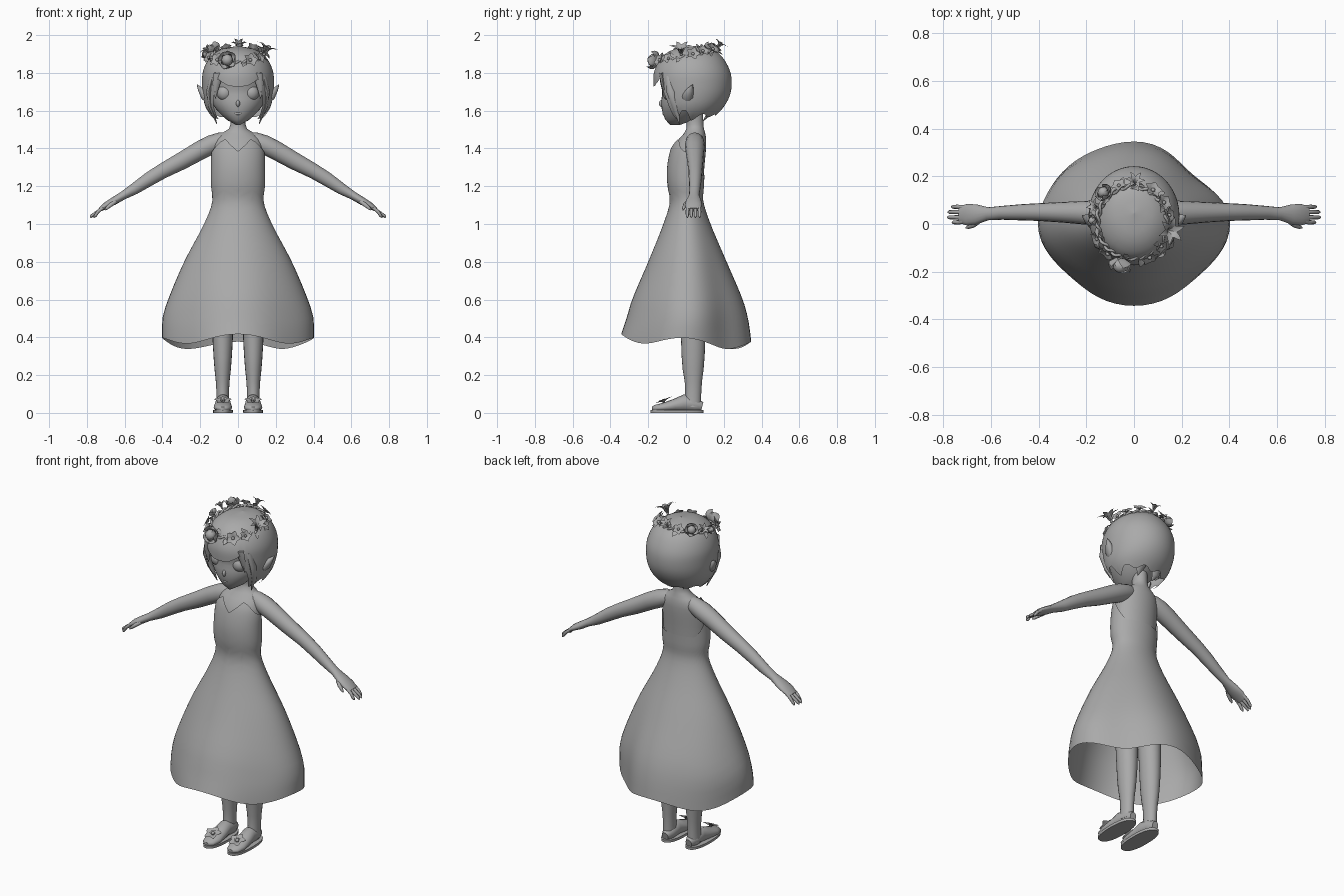
import bpy, bmesh, math
from math import sin, cos, pi, tau
from mathutils import Vector

if "Cube" in bpy.data.objects:
    bpy.data.objects.remove(bpy.data.objects["Cube"])

grey = bpy.data.materials.new("plain_grey")
grey.use_nodes = True
grey.diffuse_color = (0.4, 0.4, 0.4, 1)
grey.node_tree.nodes["Principled BSDF"].inputs["Base Color"].default_value = (0.4, 0.4, 0.4, 1)
parts = []


def make(name, verts, faces, mirror=False, fix=True):
    me = bpy.data.meshes.new(name)
    me.from_pydata([tuple(v) for v in verts], [], faces)
    if fix:
        bm = bmesh.new()
        bm.from_mesh(me)
        bmesh.ops.recalc_face_normals(bm, faces=bm.faces)
        bm.to_mesh(me)
        bm.free()
    me.materials.append(grey)
    ob = bpy.data.objects.new(name, me)
    bpy.context.collection.objects.link(ob)
    if mirror:
        ob.modifiers.new("mirror", 'MIRROR').use_mirror_merge = False
    parts.append(ob)


def curve_at(table, t):
    """Smooth interpolation of rows (t, a, b, ...)."""
    n = len(table)
    t = min(max(t, table[0][0]), table[-1][0])
    i = next(k for k in range(n - 1) if t <= table[k + 1][0])

    def slope(k, c):
        lo, hi = table[max(k - 1, 0)], table[min(k + 1, n - 1)]
        return (hi[c] - lo[c]) / (hi[0] - lo[0])
    a, b = table[i], table[i + 1]
    h = b[0] - a[0]
    s = (t - a[0]) / h
    u = 1 - s
    return [a[c] * u * u * (1 + 2 * s) + b[c] * s * s * (3 - 2 * s)
            + h * s * u * (u * slope(i, c) - s * slope(i + 1, c)) for c in range(1, len(a))]


def linear(table, t):
    for a, b in zip(table, table[1:]):
        if t <= b[0]:
            return a[1] + (b[1] - a[1]) * max(t - a[0], 0) / (b[0] - a[0])
    return table[-1][1]


def shell(name, table, low=None, high=None, cx=0, cols=32, rows=20, power=1,
          cap=False, fold=None, mirror=False):
    """Upright body from rows (z, half width, front y, back y)."""
    low = low or (lambda a: table[0][0])
    high = high or (lambda a: table[-1][0])
    verts, faces = [], []
    for j in range(rows + 1):
        for i in range(cols):
            a = tau * i / cols
            z = low(a) + (high(a) - low(a)) * sin(j / rows * pi / 2)
            w, front, back = curve_at(table, z)
            k = fold(a, z) if fold else 1
            c, s = (math.copysign(abs(f) ** power, f) for f in (cos(a), sin(a)))
            verts.append((cx + w * c * k, (front + back) / 2 + (back - front) / 2 * s * k, z))
    for j in range(rows):
        for i in range(cols):
            n = (i + 1) % cols
            faces.append((j * cols + i, j * cols + n, j * cols + n + cols, j * cols + i + cols))
    if cap:
        faces.append(tuple(reversed(range(cols))))
        faces.append(tuple(range(rows * cols, rows * cols + cols)))
    make(name, verts, faces, mirror, fix=cap)


def tube(name, path, side, n=12, mirror=True):
    """Closed limb along rows (x, y, z, half size along side, other half size)."""
    pts = [Vector(p[:3]) for p in path]
    side = Vector(side)
    verts, faces = [], []
    for i, p in enumerate(path):
        d = pts[min(i + 1, len(pts) - 1)] - pts[max(i - 1, 0)]
        up = d.cross(side).normalized()
        verts += [pts[i] + side * p[3] * cos(tau * k / n) + up * p[4] * sin(tau * k / n) for k in range(n)]
    for i in range(len(path) - 1):
        faces += [(i * n + k, i * n + (k + 1) % n, (i + 1) * n + (k + 1) % n, (i + 1) * n + k) for k in range(n)]
    faces += [tuple(range(n)), tuple(range(len(verts) - n, len(verts)))]
    make(name, verts, faces, mirror)


def ball(name, loc, size, mirror=False):
    x, y, z = loc
    rows = []
    for k in range(11):
        w = max(sin(pi * k / 10), 0.001)
        rows.append((x, y, z - cos(pi * k / 10) * size[2], w * size[0], w * size[1]))
    tube(name, rows, (1, 0, 0), 16, mirror)


def flower(name, loc, normal, rings, mirror=False, start=0.0):
    """Petal rings (count, length, half width, start lift, end lift)."""
    turn = Vector(normal).to_track_quat('Z', 'Y')
    verts, faces, steps = [], [], 5
    for q, (count, length, width, e0, e1) in enumerate(rings):
        for p in range(count):
            a = start + tau * p / count + q * 0.5
            out, across = Vector((cos(a), sin(a), 0)), Vector((-sin(a), cos(a), 0))
            pos, base = Vector((0, 0, 0)), len(verts)
            for s in range(steps + 1):
                t = s / steps
                w = width * (0.12 + sin(pi * t ** 0.8)) * (1 if s < steps else 0.3)
                for m in (-1, 0, 1):
                    lift = Vector((0, 0, 0.25 * w * abs(m)))
                    verts.append(Vector(loc) + turn @ (pos + across * w * m + lift))
                e = e0 + (e1 - e0) * t
                pos = pos + (out * cos(e) + Vector((0, 0, sin(e)))) * length / steps
            for s in range(steps):
                for m in (0, 1):
                    k = base + 3 * s + m
                    faces.append((k, k + 3, k + 4, k + 1))
    make(name, verts, faces, mirror, fix=False)


# Dress: flared skirt with soft folds, wavy hem, sweetheart front and low back
def skirt_fold(a, z):
    depth = 0.042 + 0.03 * sin(2 * a) * (sin(a) > 0)
    return 1 - depth * (1 - cos(4 * a)) * max(0, min(1, (1.1 - z) / 0.6))


neckline = [(0, 1.385), (0.55, 1.45), (0.75, 1.435), (1, 1.38)]
shell("dress", [
    (0.33, 0.40, -0.35, 0.35), (0.4, 0.402, -0.347, 0.343), (0.5, 0.40, -0.315, 0.328),
    (0.6, 0.37, -0.285, 0.30), (0.8, 0.285, -0.20, 0.215), (1.0, 0.18, -0.12, 0.13),
    (1.12, 0.135, -0.085, 0.092), (1.2, 0.143, -0.098, 0.095), (1.3, 0.143, -0.10, 0.1),
    (1.4, 0.138, -0.08, 0.108), (1.46, 0.115, -0.05, 0.108)],
    low=lambda a: 0.375 + 0.022 * cos(4 * a) - 0.02 * sin(a),
    high=lambda a: linear(neckline, abs(cos(a))) if sin(a) <= 0 else 1.38 - 0.12 * min(1, 1.5 * sin(a)),
    fold=skirt_fold, cols=64, rows=28)

# Torso with sloping shoulders and neck
shell("torso", [
    (1.1, 0.115, -0.065, 0.08), (1.2, 0.128, -0.085, 0.09), (1.3, 0.132, -0.088, 0.097),
    (1.4, 0.13, -0.068, 0.106), (1.45, 0.118, -0.037, 0.107), (1.475, 0.095, -0.015, 0.103),
    (1.492, 0.062, 0, 0.098), (1.515, 0.042, 0.003, 0.093), (1.6, 0.04, 0.005, 0.09)], cap=True)

# Arms, fingers and thumbs
tube("arms", [
    (0.03, 0.047, 1.452, 0.03, 0.035), (0.09, 0.047, 1.441, 0.046, 0.045), (0.14, 0.047, 1.42, 0.053, 0.051),
    (0.2, 0.047, 1.39, 0.05, 0.05), (0.3, 0.049, 1.333, 0.043, 0.046), (0.4, 0.05, 1.28, 0.037, 0.04),
    (0.47, 0.049, 1.238, 0.034, 0.037), (0.55, 0.047, 1.185, 0.029, 0.03), (0.61, 0.043, 1.15, 0.027, 0.022),
    (0.66, 0.04, 1.12, 0.042, 0.021), (0.70, 0.039, 1.098, 0.045, 0.017),
    (0.73, 0.039, 1.076, 0.036, 0.011)], (0, 1, 0), 16)
for name, y, reach in (("index", 0.007, 0.762), ("middle", 0.028, 0.782),
                       ("ring", 0.05, 0.78), ("little", 0.072, 0.765)):
    tube(name + "_fingers", [(0.71, 0.039 + (y - 0.039) * 0.9, 1.09, 0.01, 0.01),
                             (0.74, y, 1.067, 0.009, 0.009),
                             (reach - 0.006, y, 1.043, 0.008, 0.008),
                             (reach, y, 1.034, 0.003, 0.003)], (0, 1, 0), 8)
tube("thumbs", [(0.645, 0.015, 1.122, 0.012, 0.012), (0.67, -0.004, 1.104, 0.011, 0.011),
                (0.695, -0.013, 1.083, 0.008, 0.008), (0.705, -0.015, 1.074, 0.003, 0.003)], (0, 1, 0), 8)

# Legs and shoes
shell("legs", [
    (0.03, 0.034, -0.01, 0.08), (0.08, 0.032, -0.005, 0.08), (0.15, 0.035, -0.005, 0.083),
    (0.25, 0.045, -0.02, 0.095), (0.38, 0.053, -0.026, 0.102), (0.6, 0.06, -0.035, 0.1),
    (0.9, 0.065, -0.05, 0.09)], cx=0.081, cols=20, cap=True, mirror=True)
tube("shoes", [
    (0.08, -0.18, 0.022, 0.015, 0.01), (0.08, -0.165, 0.024, 0.036, 0.018), (0.08, -0.12, 0.029, 0.049, 0.024),
    (0.08, -0.06, 0.04, 0.045, 0.034), (0.079, -0.01, 0.052, 0.039, 0.046), (0.078, 0.05, 0.042, 0.037, 0.038),
    (0.078, 0.086, 0.033, 0.02, 0.024)], (1, 0, 0), 16)
shell("soles", [(0, 0.052, -0.187, 0.093), (0.015, 0.053, -0.188, 0.094)],
      cx=0.08, rows=2, power=0.85, cap=True, mirror=True)
flower("shoe_flowers", (0.08, -0.118, 0.056), (0, -0.4, 1),
       [(5, 0.052, 0.018, 0.4, 0.0), (5, 0.026, 0.009, 0.9, 0.4)], True, 0.3)
ball("shoe_flower_buttons", (0.08, -0.12, 0.064), (0.01, 0.01, 0.01), True)

# Head and face
shell("head", [
    (1.525, 0.012, -0.085, -0.03), (1.545, 0.05, -0.105, 0.03), (1.58, 0.09, -0.121, 0.08),
    (1.62, 0.125, -0.13, 0.12), (1.66, 0.145, -0.13, 0.15), (1.70, 0.152, -0.126, 0.165),
    (1.76, 0.157, -0.138, 0.175), (1.82, 0.15, -0.13, 0.165), (1.88, 0.09, -0.08, 0.12)], cap=True)
ball("eyes", (0.07, -0.087, 1.694), (0.042, 0.037, 0.042), True)
ball("nose", (0, -0.122, 1.638), (0.011, 0.022, 0.02))
ball("lips", (0, -0.116, 1.585), (0.022, 0.009, 0.008))
tube("pointed_ears", [(0.14, 0.005, 1.655, 0.03, 0.03), (0.175, 0.01, 1.68, 0.032, 0.026),
                      (0.197, 0.02, 1.71, 0.02, 0.016), (0.217, 0.035, 1.738, 0.002, 0.002)], (0, 1, 0), 10)

# Bobbed hair with a rounded fringe and hanging side locks
hairline = [(0, 1.728), (0.25, 1.73), (0.5, 1.755), (0.62, 1.775), (0.7, 1.70),
            (0.8, 1.66), (0.95, 1.555), (1.15, 1.56), (1.3, 1.6), (1.45, 1.6), (1.65, 1.55), (2.0, 1.575), (pi, 1.57)]


def hair_bottom(a):
    off = abs((a + pi / 2 + pi) % tau - pi)
    return linear(hairline, off) + (0.008 * cos(9 * off) if off > 1.65 else 0)


shell("hair", [
    (1.54, 0.105, -0.085, 0.11), (1.57, 0.14, -0.12, 0.152), (1.62, 0.172, -0.15, 0.2),
    (1.68, 0.186, -0.165, 0.232), (1.74, 0.19, -0.172, 0.242), (1.80, 0.187, -0.17, 0.236),
    (1.86, 0.164, -0.145, 0.209), (1.90, 0.129, -0.11, 0.176), (1.93, 0.075, -0.045, 0.13),
    (1.942, 0.001, 0.044, 0.046)], low=hair_bottom, cols=96, rows=24)
tube("side_locks", [(0.135, -0.09, 1.78, 0.02, 0.015), (0.155, -0.078, 1.7, 0.026, 0.014),
                    (0.145, -0.055, 1.62, 0.02, 0.012), (0.112, -0.035, 1.53, 0.002, 0.002)], (0, 1, 0), 8)
tube("fringe_points", [(0.1, -0.13, 1.8, 0.03, 0.012), (0.115, -0.122, 1.74, 0.02, 0.01),
                       (0.12, -0.105, 1.665, 0.002, 0.002)], (1, 0, 0), 8)
tube("nape_locks", [(0.05, 0.13, 1.61, 0.035, 0.014), (0.055, 0.115, 1.575, 0.025, 0.01),
                    (0.05, 0.09, 1.545, 0.002, 0.002)], (1, 0, 0), 8)


# Flower wreath: two twisted vines
def wreath(a, r=0.0, z=0.0):
    y = 0.008 + (0.15 + r) * sin(a)
    return Vector((-0.01 + (0.143 + r) * cos(a), y, 1.885 + 0.21 * y + z))


for k in (0, 1):
    data = bpy.data.curves.new("vine", 'CURVE')
    data.dimensions = '3D'
    data.bevel_depth, data.bevel_resolution = 0.0065, 2
    line = data.splines.new('POLY')
    line.points.add(95)
    for i, pt in enumerate(line.points):
        a, twist = tau * i / 96, tau * i / 8 + pi * k
        pt.co = (*wreath(a, 0.008 * cos(twist), 0.008 * sin(twist)), 1)
    line.use_cyclic_u = True
    data.materials.append(grey)
    bpy.context.collection.objects.link(bpy.data.objects.new("wreath_vine", data))

# Wreath blooms and leaves
rose = [(5, 0.075, 0.026, -0.1, 2.3), (5, 0.06, 0.022, 0.3, 2.5), (3, 0.04, 0.016, 0.9, 2.3)]
daisy = [(5, 0.04, 0.014, 0.6, 0.0)]
lily = [(6, 0.095, 0.014, 1.45, -0.3)]
blooms = [(-105, rose, 1.1, 0.3), (135, rose, 0.85, 0.9), (-12, lily, 1, 2.2), (85, lily, 0.7, 1.5),
          (55, daisy, 1.1, 1), (-62, daisy, 1.1, 0.5), (-38, daisy, 0.9, 0.6), (30, daisy, 1, 1),
          (178, rose, 0.55, 0.6), (205, daisy, 1, 0.5), (232, daisy, 1.1, 0.4), (158, lily, 0.6, 1),
          (110, daisy, 0.9, 1), (10, daisy, 1, 0.5)]
for deg, rings, size, lift in blooms:
    a = math.radians(deg)
    normal = Vector((cos(a), sin(a), lift)).normalized()
    loc = wreath(a) + normal * 0.012
    flower("wreath_bloom", loc, normal, [(n, l * size, w * size, e, f) for n, l, w, e, f in rings])
    heart = 0.027 if rings is rose else 0.008
    ball("bloom_heart", loc + normal * heart * size, (heart * size,) * 3)
for i in range(18):
    a = tau * (i + 0.4) / 18
    flower("wreath_leaf", wreath(a), (cos(a), sin(a), 0.9),
           [(1, 0.052, 0.013, 0.4, 0.1)], start=i * 2.1)

# Smooth shading with sharp edges kept
bpy.ops.object.select_all(action='DESELECT')
for ob in parts:
    ob.select_set(True)
bpy.context.view_layer.objects.active = parts[0]
bpy.ops.object.shade_smooth_by_angle(angle=math.radians(50))
